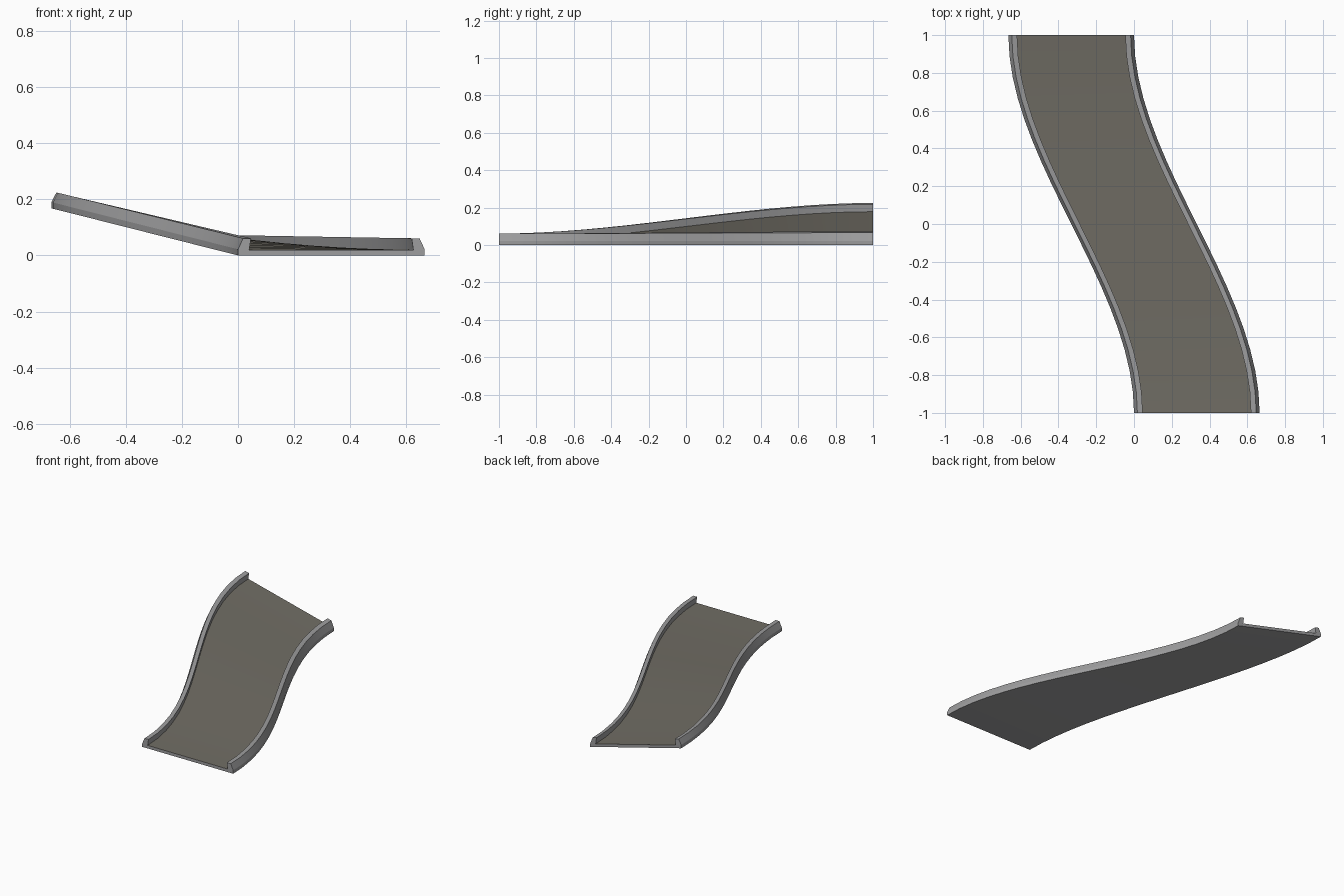
import bpy, bmesh

if "Cube" in bpy.data.objects:
    bpy.data.objects.remove(bpy.data.objects["Cube"])

WIDTH, RISE, STEPS = 0.665, 0.168, 18


def material(name, rgb):
    m = bpy.data.materials.new(name)
    m.diffuse_color = (*rgb, 1.0)
    m.use_nodes = True
    m.node_tree.nodes["Principled BSDF"].inputs["Base Color"].default_value = m.diffuse_color
    return m


GREY = material("light_grey", (0.34, 0.34, 0.345))
ROAD = material("warm_grey", (0.165, 0.155, 0.13))

# Half of the cross-section (distance from edge, height): outer side, rail, floor corner
half = [(0.0, 0.0), (0.0, 0.022), (0.018, 0.061), (0.046, 0.061), (0.04, 0.02)]
profile = half + [(WIDTH - u, h) for u, h in reversed(half)]
FLOOR = len(half) - 1


def place(u, h, t):
    """Sweep a section point along the S-bend, raising the left edge into a bank."""
    s = t * t * (3 - 2 * t)
    return (u - WIDTH * s, 2 * t - 1, h + RISE * s * (1 - u / WIDTH))


# Banked S-bend channel with rails on both sides
bm = bmesh.new()
rings = [[bm.verts.new(place(u, h, i / STEPS)) for u, h in profile]
         for i in range(STEPS + 1)]
n = len(profile)
for a, b in zip(rings, rings[1:]):
    for k in range(n):
        j = (k + 1) % n
        f = bm.faces.new((a[k], a[j], b[j], b[k]))
        f.material_index = 1 if k == FLOOR else 0

# End caps: one piece per rail and one for the floor slab
for ring in (rings[0], rings[-1]):
    bm.faces.new(ring)
bmesh.ops.recalc_face_normals(bm, faces=bm.faces)
bmesh.ops.triangulate(bm, faces=[f for f in bm.faces if len(f.verts) > 4])

me = bpy.data.meshes.new("banked_track")
bm.to_mesh(me)
bm.free()
me.materials.append(GREY)
me.materials.append(ROAD)
track = bpy.data.objects.new("banked_track", me)
bpy.context.collection.objects.link(track)

# Smooth along the bend, crisp along the rails
bpy.context.view_layer.objects.active = track
track.select_set(True)
bpy.ops.object.shade_smooth_by_angle(angle=0.35)
